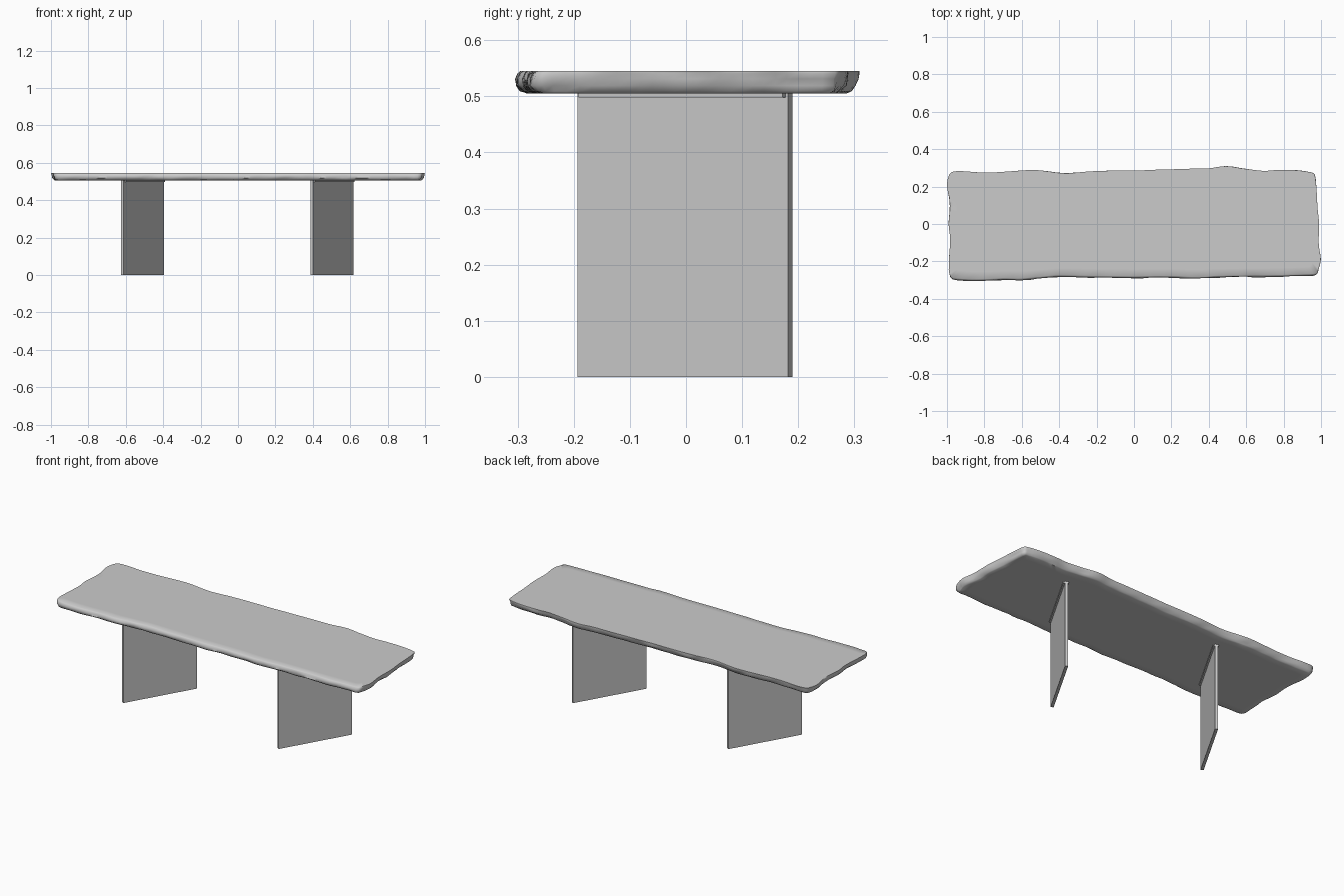
import bpy, bmesh, math, random
from mathutils import Vector

if "Cube" in bpy.data.objects:
    bpy.data.objects.remove(bpy.data.objects["Cube"])

random.seed(4)

# Live-edge outline, counter-clockwise from the front left corner
OUTLINE = [(-.985, -.285), (-.95, -.302), (-.8, -.306), (-.7, -.301), (-.6, -.303),
           (-.5, -.293), (-.4, -.286), (-.2, -.289), (0, -.291), (.2, -.289),
           (.35, -.295), (.45, -.288), (.75, -.285), (.9, -.28), (.978, -.272),
           (.99, -.24), (1.0, -.19), (.988, -.1), (.99, 0), (.982, .1), (.975, .2),
           (.966, .266), (.945, .277), (.87, .288), (.77, .29), (.7, .284), (.6, .296),
           (.49, .31), (.4, .299), (.3, .296), (0, .287), (-.2, .285), (-.37, .273),
           (-.53, .289), (-.7, .279), (-.8, .276), (-.96, .282), (-.988, .265),
           (-1.0, .2), (-.985, .1), (-.992, 0), (-.984, -.1), (-.99, -.2)]


def smooth_loop(pts, step=.022):
    """Closed Catmull-Rom curve through the points."""
    out, n = [], len(pts)
    for i in range(n):
        a, b, c, d = (Vector(pts[(i + k) % n]) for k in (-1, 0, 1, 2))
        m = (c - b).length
        # tangents limited to the span so uneven spacing does not overshoot
        tb, tc = (c - a).normalized() * m, (d - b).normalized() * m
        k = max(2, round(m / step))
        for j in range(k):
            t = j / k
            out.append(b * (2*t**3 - 3*t*t + 1) + tb * (t**3 - 2*t*t + t)
                       + c * (3*t*t - 2*t**3) + tc * (t**3 - t*t))
    return out


def wobble(n, amount):
    """Periodic smoothed noise."""
    r = [random.uniform(-1, 1) for _ in range(n)]
    return [amount * (r[i - 2] + 2 * r[i - 1] + 2 * r[i] + r[(i + 1) % n]) / 3 for i in range(n)]


def slab_top():
    loop = smooth_loop(OUTLINE)
    n = len(loop)
    normals = []
    for i in range(n):
        t = loop[(i + 2) % n] - loop[i - 2]
        normals.append(Vector((t.y, -t.x)).normalized())
    # (z, inset on front edge, inset elsewhere, roughness)
    levels = [(.505, .024, .022, .002), (.509, .012, .015, .003), (.519, .003, .008, .003),
              (.531, .003, .004, .002), (.541, .007, .001, .001), (.545, .012, .001, .001)]
    bm = bmesh.new()
    rings = []
    for z, front, other, rough in levels:
        w = wobble(n, rough)
        ring = []
        for i, (p, nm) in enumerate(zip(loop, normals)):
            f = max(0, -nm.y)
            q = p - nm * max(0, front * f + other * (1 - f) + w[i])
            ring.append(bm.verts.new((q.x, q.y, z)))
        rings.append(ring)
    for a, b in zip(rings, rings[1:]):
        for i in range(n):
            j = (i + 1) % n
            bm.faces.new((a[i], a[j], b[j], b[i]))
    # flat caps, with a margin ring for the soft shaded edge
    for ring, z, flip in ((rings[-1], .545, False), (rings[0], .505, True)):
        inner = [bm.verts.new((v.co.x * .965, v.co.y * .86, z)) for v in ring]
        for i in range(n):
            j = (i + 1) % n
            bm.faces.new((ring[i], ring[j], inner[j], inner[i]))
        bm.faces.new(inner)
    bmesh.ops.recalc_face_normals(bm, faces=bm.faces)
    me = bpy.data.meshes.new("slab_top")
    bm.to_mesh(me)
    bm.free()
    ob = bpy.data.objects.new("slab_top", me)
    bpy.context.collection.objects.link(ob)
    bpy.context.view_layer.objects.active = ob
    ob.select_set(True)
    bpy.ops.object.shade_smooth_by_angle(angle=math.radians(65))
    ob.select_set(False)


def box(name, size, loc, rot):
    bpy.ops.mesh.primitive_cube_add(size=1, location=loc, rotation=(0, 0, rot))
    ob = bpy.context.object
    ob.name = name
    ob.scale = size
    bpy.ops.object.transform_apply(location=False, rotation=False, scale=True)
    ob.select_set(False)


slab_top()

# Two parallel plate legs, both turned 30 degrees, with slim fixing strips on top
TURN = math.radians(-30)
for side, x in (("left", -.51), ("right", .502)):
    box(side + "_leg", (.016, .433, .506), (x, -.002, .253), TURN)
    box(side + "_fixing_strip", (.03, .42, .008), (x + .003, -.002, .502), TURN)
